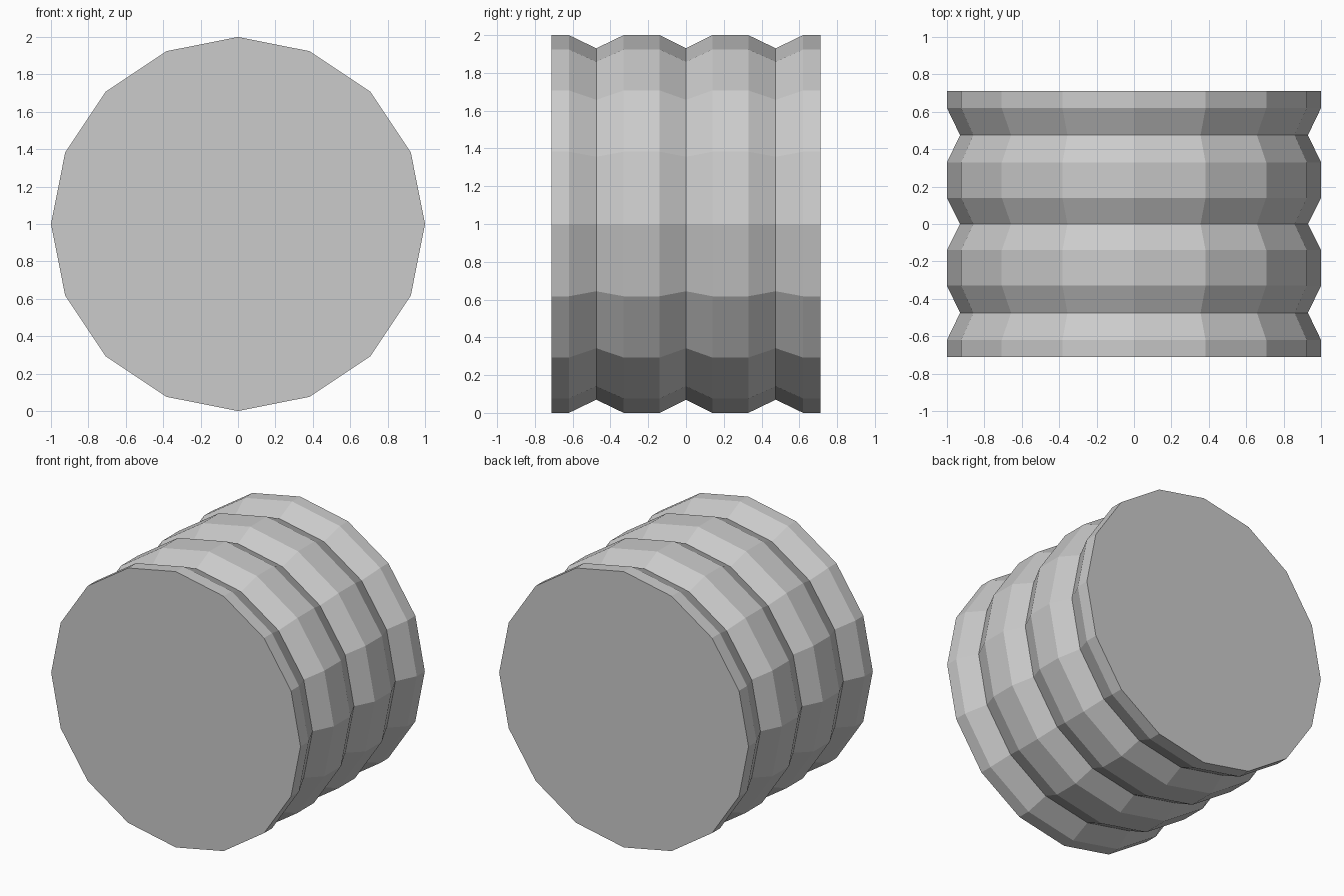
import bpy, bmesh, math

cube = bpy.data.objects.get("Cube")
if cube:
    bpy.data.objects.remove(cube, do_unlink=True)

SIDES = 16
RIM, GROOVE = 1.0, 0.93

# Half of the drum profile: (distance from the middle, radius)
half = [(0.14, RIM), (0.33, RIM), (0.475, GROOVE), (0.62, RIM), (0.712, RIM)]
profile = [(-y, r) for y, r in reversed(half)] + [(0, GROOVE)] + half

# Plain grey surface
grey = bpy.data.materials.new("light grey")
grey.use_nodes = True
colour = (0.6, 0.6, 0.6, 1)
grey.diffuse_color = colour
grey.node_tree.nodes["Principled BSDF"].inputs["Base Color"].default_value = colour

# Rings along the y axis
bm = bmesh.new()
rings = []
for y, r in profile:
    angles = [math.tau * i / SIDES for i in range(SIDES)]
    rings.append([bm.verts.new((r * math.cos(a), y, 1 + r * math.sin(a))) for a in angles])

# Grooved wall
for a, b in zip(rings, rings[1:]):
    for i in range(SIDES):
        j = (i + 1) % SIDES
        bm.faces.new((a[i], a[j], b[j], b[i]))

# Flat end caps
bm.faces.new(rings[0])
bm.faces.new(rings[-1])
bmesh.ops.recalc_face_normals(bm, faces=bm.faces)

mesh = bpy.data.meshes.new("grooved_drum")
bm.to_mesh(mesh)
bm.free()
mesh.materials.append(grey)
drum = bpy.data.objects.new("grooved_drum", mesh)
bpy.context.collection.objects.link(drum)
